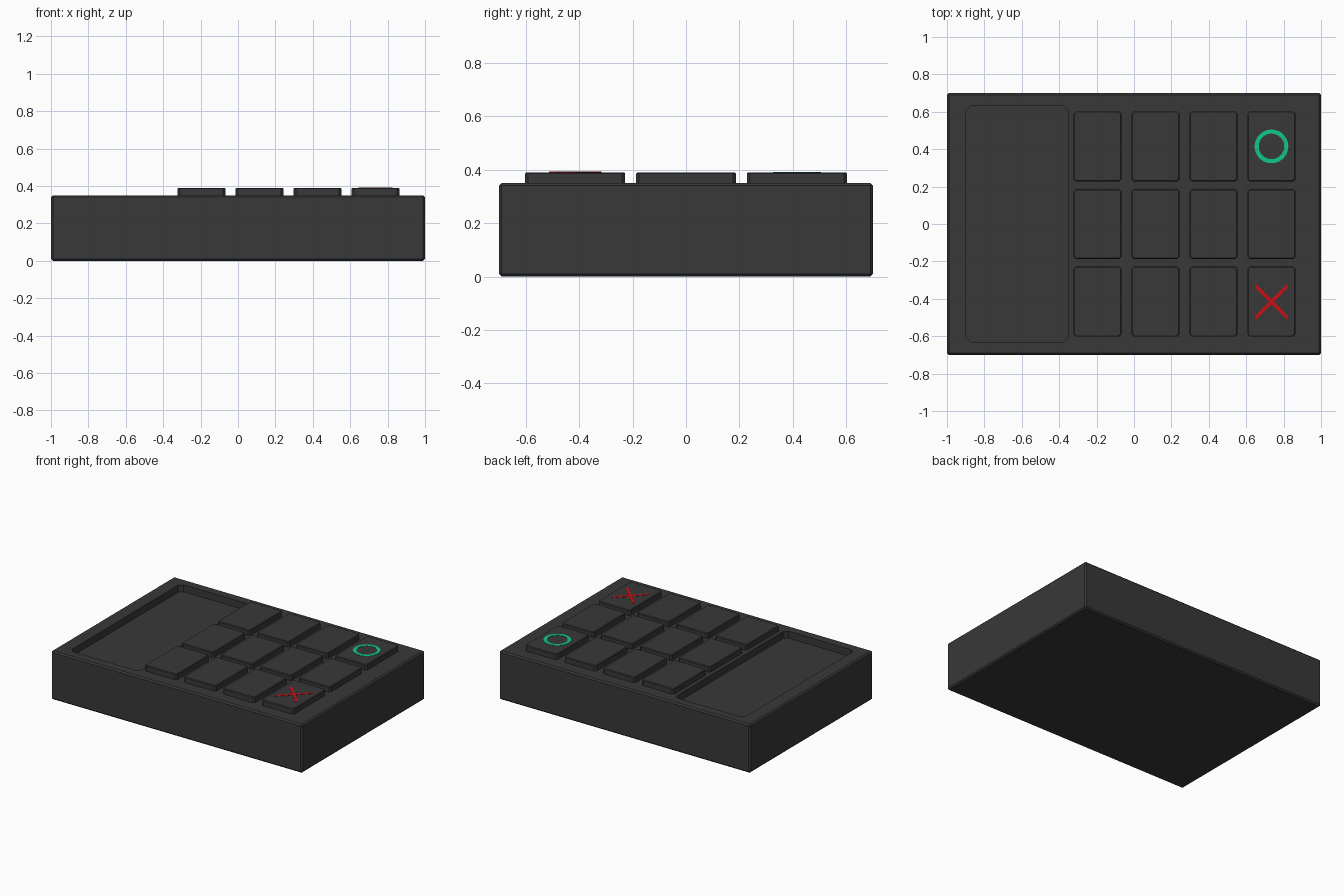
import bpy
import bmesh
from math import cos, sin, pi

if "Cube" in bpy.data.objects:
    bpy.data.objects.remove(bpy.data.objects["Cube"])


def material(name, rgb):
    m = bpy.data.materials.new(name)
    m.diffuse_color = (*rgb, 1.0)
    m.use_nodes = True
    m.node_tree.nodes["Principled BSDF"].inputs["Base Color"].default_value = m.diffuse_color
    return m


casing = material("dark_casing", (0.04, 0.04, 0.04))
green = material("confirm_green", (0.005, 0.58, 0.25))
red = material("cancel_red", (0.58, 0.005, 0.008))


def make_object(name, bm, mat):
    bmesh.ops.recalc_face_normals(bm, faces=bm.faces)
    mesh = bpy.data.meshes.new(name)
    bm.to_mesh(mesh)
    bm.free()
    obj = bpy.data.objects.new(name, mesh)
    bpy.context.collection.objects.link(obj)
    if mat:
        mesh.materials.append(mat)
    return obj


def prism(name, outlines, z0, z1, mat):
    """Extrude one or more flat outlines from z0 to z1."""
    bm = bmesh.new()
    for pts in outlines:
        face = bm.faces.new([bm.verts.new((x, y, z0)) for x, y in pts])
        ext = bmesh.ops.extrude_face_region(bm, geom=[face], use_keep_orig=True)
        for v in ext["geom"]:
            if isinstance(v, bmesh.types.BMVert):
                v.co.z = z1
    return make_object(name, bm, mat)


def cut_rect(cx, cy, w, d, c):
    """Rectangle outline with small cut corners."""
    a, b = w / 2, d / 2
    quarter = [(a, -b + c), (a, b - c), (a - c, b), (-a + c, b)]
    return [(cx + s * x, cy + s * y) for s in (1, -1) for x, y in quarter]


def bevel(obj, width):
    mod = obj.modifiers.new("edge_bevel", "BEVEL")
    mod.width = width
    mod.segments = 1
    mod.limit_method = 'ANGLE'
    mod.angle_limit = 1.0


# Casing with a sunken display area
body = prism("body", [[(-1, -0.7), (1, -0.7), (1, 0.7), (-1, 0.7)]], 0, 0.35, casing)
bevel(body, 0.01)
cutter = prism("display_cutter", [cut_rect(-0.625, 0, 0.55, 1.26, 0.025)], 0.30, 0.45, casing)
cutter.hide_render = True
cutter.hide_viewport = True
cut = body.modifiers.new("display_recess", "BOOLEAN")
cut.operation = 'DIFFERENCE'
cut.solver = 'EXACT'
cut.object = cutter

# Grid of keys
cols = [-0.195 + 0.31 * i for i in range(4)]
rows = [-0.415, 0, 0.415]
for i, x in enumerate(cols):
    for j, y in enumerate(rows):
        key = prism(f"key_{i + 1}_{j + 1}", [cut_rect(x, y, 0.255, 0.375, 0.012)],
                    0.34, 0.39, casing)
        bevel(key, 0.005)

# Confirm ring on the top right key
z0, z1, n = 0.389, 0.392, 48
bm = bmesh.new()
loops = [[bm.verts.new((cols[3] + r * cos(2 * pi * k / n), rows[2] + r * sin(2 * pi * k / n), z))
          for k in range(n)] for r, z in ((0.09, z0), (0.09, z1), (0.068, z1), (0.068, z0))]
for a in range(4):
    p, q = loops[a], loops[(a + 1) % 4]
    for k in range(n):
        m = (k + 1) % n
        bm.faces.new((p[k], p[m], q[m], q[k]))
make_object("confirm_ring", bm, green)

# Cancel cross on the lower right key
cx, cy, h, t = cols[3], rows[0], 0.085, 0.013
for s, label in ((1, "a"), (-1, "b")):
    stroke = [(cx - h, cy + s * (-h + t)), (cx - h, cy + s * (-h - t)),
              (cx + h, cy + s * (h - t)), (cx + h, cy + s * (h + t))]
    prism(f"cancel_cross_{label}", [stroke], z0, z1 + (0.0003 if s < 0 else 0), red)
